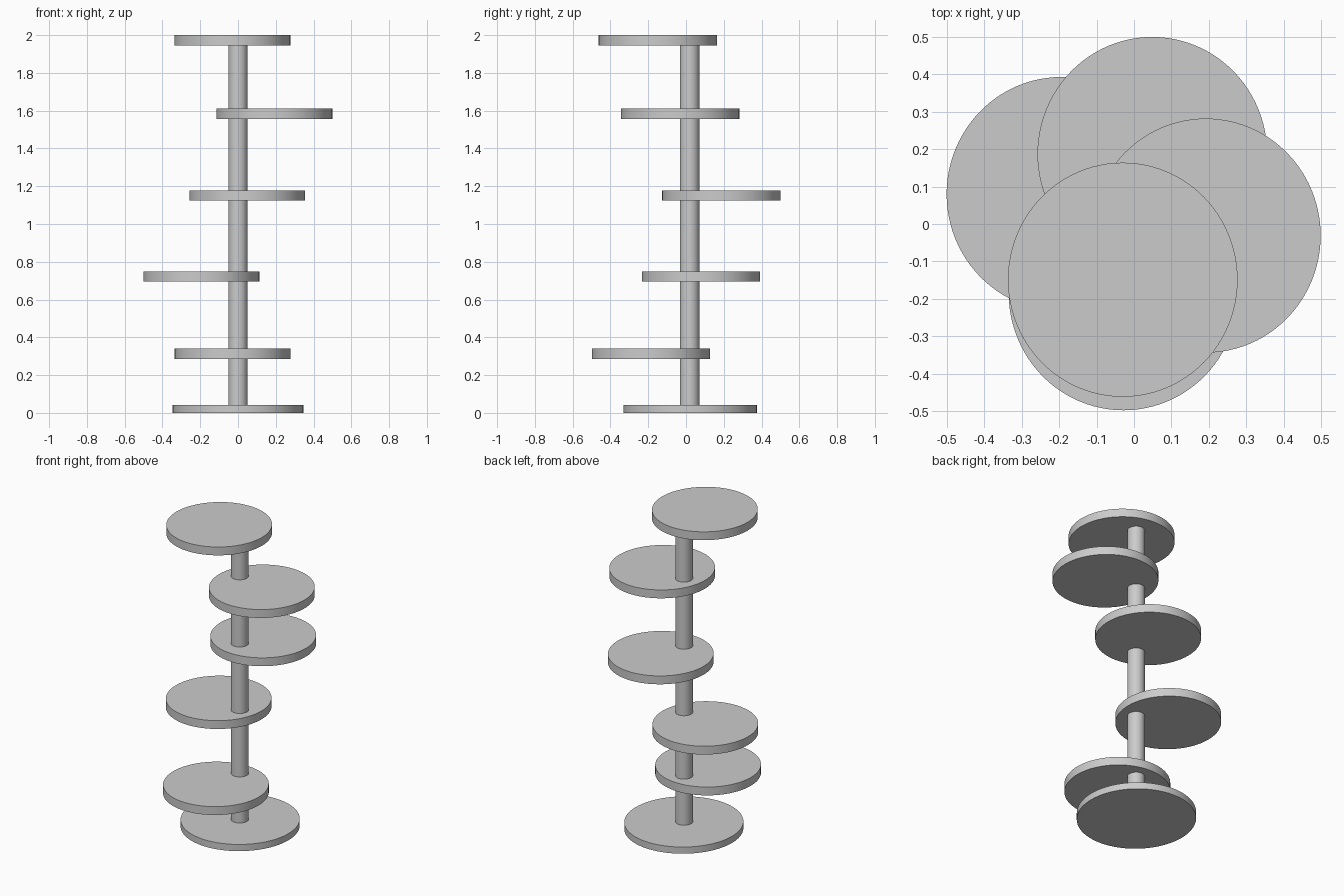
import bpy, math

if "Cube" in bpy.data.objects:
    bpy.data.objects.remove(bpy.data.objects["Cube"])


def disc(name, x, y, z0, z1, rx, ry, sides=96):
    """Upright, slightly oval cylinder between z0 and z1."""
    bpy.ops.mesh.primitive_cylinder_add(vertices=sides, radius=1, depth=1,
                                        location=(x, y, (z0 + z1) / 2))
    ob = bpy.context.object
    ob.name = name
    ob.scale = (rx, ry, z1 - z0)
    bpy.ops.object.transform_apply(location=False, rotation=False, scale=True)
    bpy.ops.object.shade_smooth_by_angle(angle=math.radians(30))
    return ob


# floor plate and central pole
disc("base_plate", 0, 0.022, 0, 0.043, 0.346, 0.353)
disc("pole", 0, 0.019, 0.043, 1.946, 0.051, 0.052, 64)

# off-centre round shelves spiralling up the pole: x, y, underside z
shelves = [(-0.028, -0.185, 0.286),
           (-0.194, 0.080, 0.695),
           (0.049, 0.187, 1.124),
           (0.192, -0.031, 1.557),
           (-0.030, -0.149, 1.946)]
for i, (x, y, z) in enumerate(shelves, 1):
    disc(f"shelf_{i}", x, y, z, z + 0.054, 0.307, 0.313)
